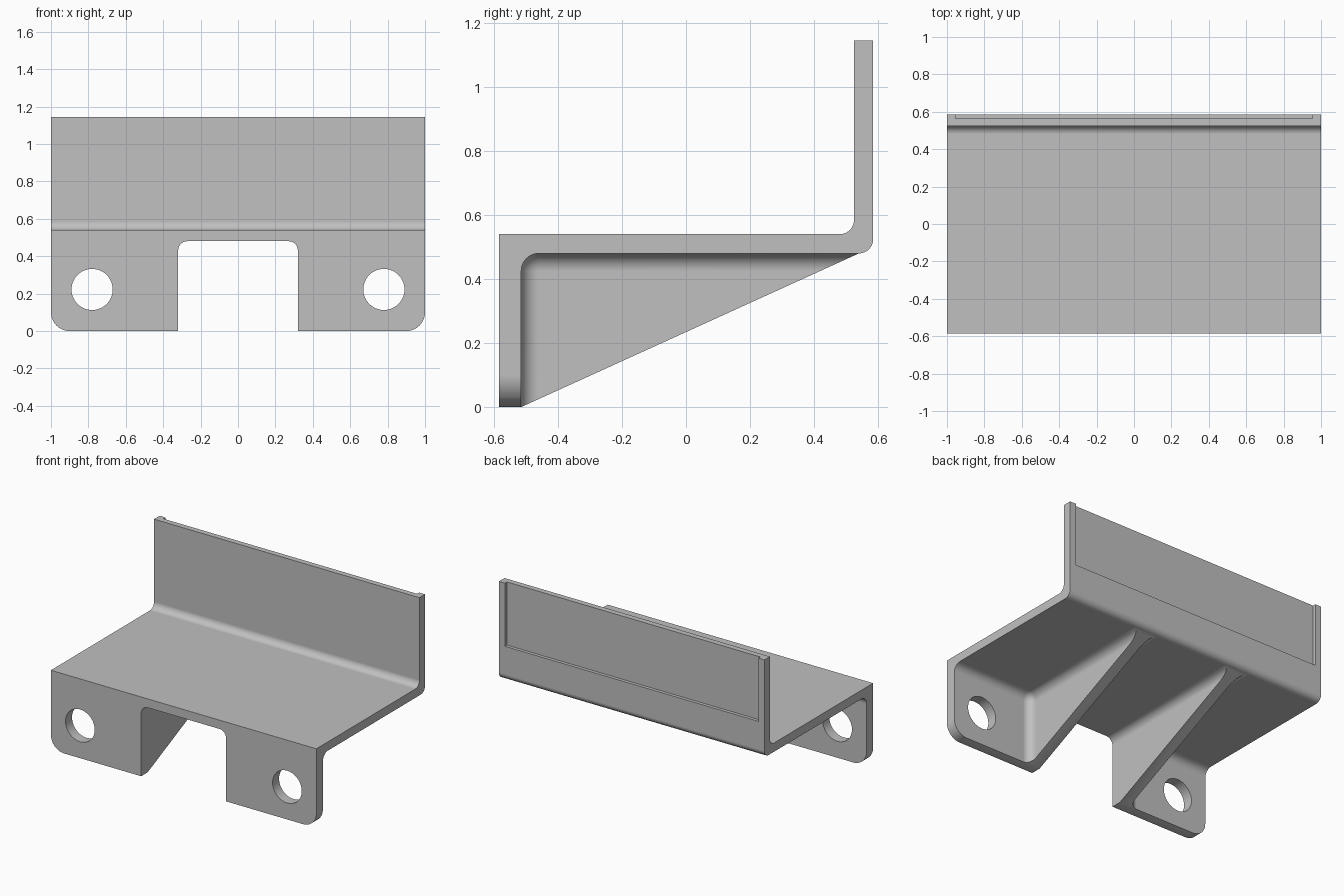
import bpy, bmesh, math
from mathutils import Vector

default = bpy.data.objects.get("Cube")
if default:
    bpy.data.objects.remove(default, do_unlink=True)

steel = bpy.data.materials.new("light grey")
steel.use_nodes = True
grey = (0.53, 0.53, 0.53, 1)
steel.diffuse_color = grey
steel.node_tree.nodes["Principled BSDF"].inputs["Base Color"].default_value = grey


def arc(cx, cy, r, start, end, steps=10):
    """Points along a circular arc, angles in degrees."""
    angles = [math.radians(start + (end - start) * i / steps) for i in range(steps + 1)]
    return [(cx + r * math.cos(a), cy + r * math.sin(a)) for a in angles]


def finish(name, bm):
    bmesh.ops.recalc_face_normals(bm, faces=bm.faces)
    mesh = bpy.data.meshes.new(name)
    bm.to_mesh(mesh)
    bm.free()
    mesh.materials.append(steel)
    obj = bpy.data.objects.new(name, mesh)
    bpy.context.collection.objects.link(obj)
    return obj


def prism(name, outline, place, depth):
    """Extrude a flat outline, with place mapping (u, v) into space."""
    bm = bmesh.new()
    face = bm.faces.new([bm.verts.new(place(u, v)) for u, v in outline])
    new = bmesh.ops.extrude_face_region(bm, geom=[face])["geom"]
    bmesh.ops.translate(bm, vec=depth, verts=[g for g in new if isinstance(g, bmesh.types.BMVert)])
    return finish(name, bm)


def rounded_box(name, low, high, radius=0):
    """Box between two corners, with optional rounded edges."""
    bm = bmesh.new()
    bmesh.ops.create_cube(bm, size=1)
    low, high = Vector(low), Vector(high)
    bmesh.ops.scale(bm, vec=high - low, verts=bm.verts)
    bmesh.ops.translate(bm, vec=(low + high) / 2, verts=bm.verts)
    if radius:
        bmesh.ops.bevel(bm, geom=bm.edges[:], offset=radius, segments=10,
                        profile=0.5, affect='EDGES')
    return finish(name, bm)


# Side profile: front wall, shelf, upright back wall and sloping underside
front, wall, back_in, back = -0.585, -0.515, 0.525, 0.585
under, shelf, top = 0.48, 0.54, 1.145
profile = [(front, 0), (wall, 0)]
profile += arc(back - 0.045, under + 0.045, 0.045, -90, 0)
profile += [(back, top), (back_in, top)]
profile += arc(back_in - 0.045, shelf + 0.045, 0.045, 0, -90)
profile += [(front, shelf)]
bracket = prism("bracket", profile, lambda y, z: (-1, y, z), (2, 0, 0))

# Notch between the two gussets, and the shallow open recess in the back
cutters = [
    rounded_box("notch_cutter", (-0.32, -2, -1), (0.32, 2, under), 0.05),
    rounded_box("recess_cutter", (-0.955, 0.563, 0.715), (0.955, 0.8, 1.4)),
]

# Each side: pocket leaving wall and gusset, bolt hole, rounded lower corner
for side, s in (("left", 1), ("right", -1)):
    xs = sorted((s * 0.395, s * 1.6))
    cutters.append(rounded_box(side + "_pocket_cutter", (xs[0], wall, -1), (xs[1], 2, under), 0.055))
    place = lambda x, z: (s * x, -0.8, z)
    cutters.append(prism(side + "_hole_cutter", arc(0.78, 0.222, 0.11, 0, 360, 48)[:-1],
                         place, (0, 0.5, 0)))
    corner = arc(0.9, 0.1, 0.1, -90, 0) + [(1.1, 0.1), (1.1, -0.1), (0.9, -0.1)]
    cutters.append(prism(side + "_corner_cutter", corner, place, (0, 0.5, 0)))

# Cut the body and discard the cutters
bpy.ops.object.select_all(action='DESELECT')
bpy.context.view_layer.objects.active = bracket
bracket.select_set(True)
for cutter in cutters:
    cutter.hide_render = True
    mod = bracket.modifiers.new("cut", 'BOOLEAN')
    mod.operation, mod.solver, mod.object = 'DIFFERENCE', 'EXACT', cutter
    bpy.ops.object.modifier_apply(modifier=mod.name)
    bpy.data.objects.remove(cutter, do_unlink=True)

# Smooth bends and fillets with clean flat faces
bpy.ops.object.shade_smooth_by_angle(angle=math.radians(30))
weighted = bracket.modifiers.new("clean_shading", 'WEIGHTED_NORMAL')
weighted.keep_sharp = True
